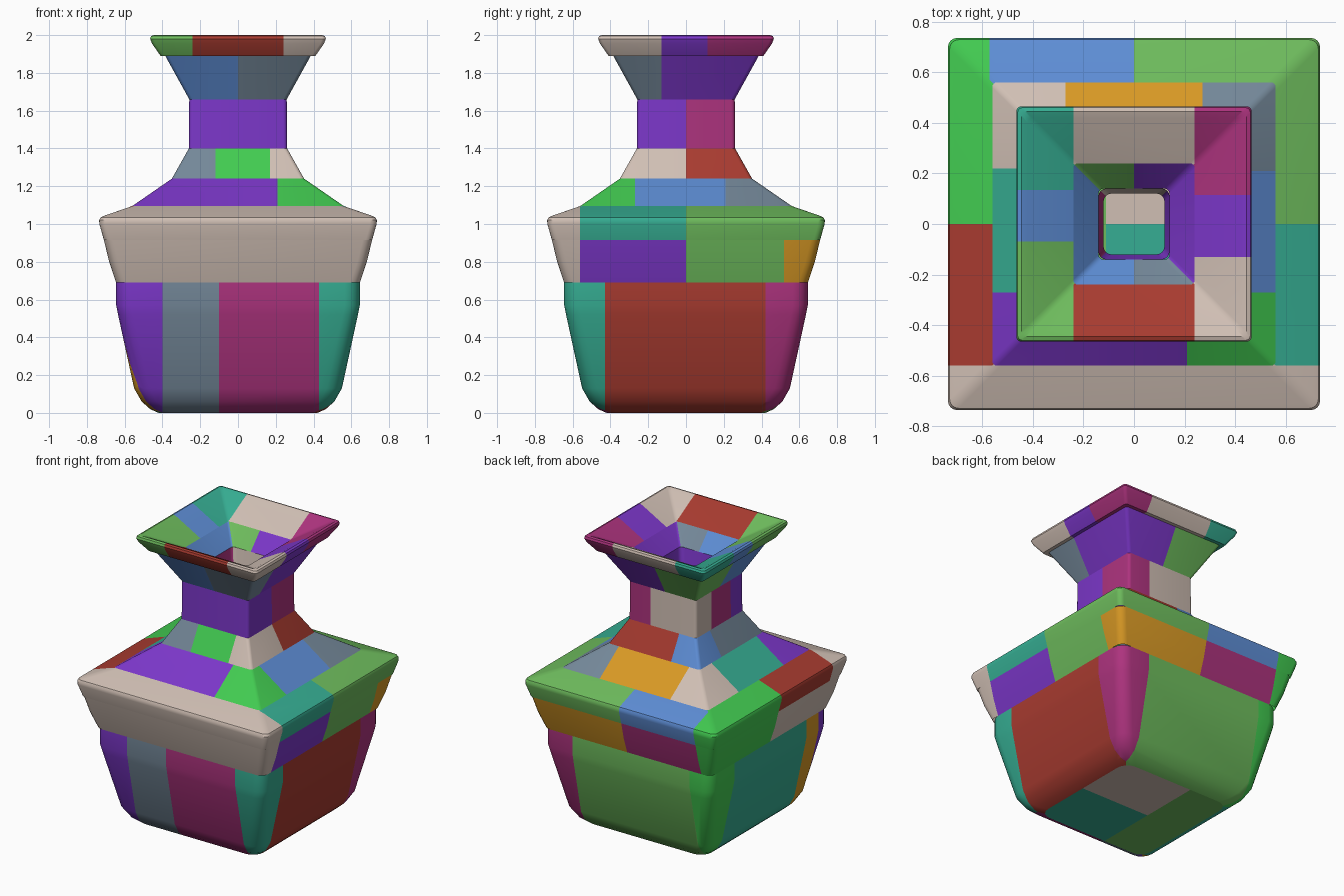
import bpy, bmesh, math
from mathutils import Vector

cube = bpy.data.objects.get("Cube")
if cube:
    bpy.data.objects.remove(cube, do_unlink=True)

# Palette
PALETTE = {
    "purple": (124, 55, 202), "slate": (116, 136, 153), "blue": (94, 142, 214),
    "leaf_green": (110, 188, 93), "bright_green": (66, 203, 81), "teal": (54, 174, 147),
    "magenta": (173, 51, 126), "beige": (208, 191, 180), "red": (168, 59, 48),
    "orange": (216, 153, 37),
}


def linear(c):
    c /= 255
    return c / 12.92 if c <= 0.04045 else ((c + 0.055) / 1.055) ** 2.4


MATS = {}
for name, rgb in PALETTE.items():
    col = tuple(linear(c) for c in rgb) + (1.0,)
    m = bpy.data.materials.new(name)
    m.use_nodes = True
    m.diffuse_color = col
    bsdf = m.node_tree.nodes["Principled BSDF"]
    bsdf.inputs["Base Color"].default_value = col
    bsdf.inputs["Roughness"].default_value = 0.7
    MATS[name] = m

PARTS = []
SEG = 4


def ring(bm, w, z, r):
    """Rounded square of half width w, counter-clockwise."""
    r = min(r, w * 0.6)
    verts = []
    for q in range(4):
        a0 = q * math.pi / 2
        cx = (w - r) * (1 if q in (0, 3) else -1)
        cy = (w - r) * (1 if q in (0, 1) else -1)
        for k in range(SEG + 1):
            a = a0 + k / SEG * math.pi / 2
            verts.append(bm.verts.new((cx + r * math.cos(a), cy + r * math.sin(a), z)))
    return verts


def side_of(p):
    if abs(p.x) > abs(p.y):
        return "right" if p.x > 0 else "left"
    return "back" if p.y > 0 else "front"


def cut(bm, faces, axis, value):
    geom = set(faces)
    for f in faces:
        geom.update(f.edges)
        geom.update(f.verts)
    co, no = Vector((0, 0, 0)), Vector((0, 0, 0))
    co[axis], no[axis] = value, 1
    bmesh.ops.bisect_plane(bm, geom=list(geom), dist=1e-4, plane_co=co, plane_no=no)


def finish(bm, name, colour_of):
    me = bpy.data.meshes.new(name)
    names = []
    for f in bm.faces:
        c = colour_of(f.calc_center_median())
        if c not in names:
            names.append(c)
            me.materials.append(MATS[c])
        f.material_index = names.index(c)
    bm.to_mesh(me)
    bm.free()
    ob = bpy.data.objects.new(name, me)
    bpy.context.collection.objects.link(ob)
    PARTS.append(ob)


def band(name, profile, r, **sides):
    """Square band lofted along (half width, z) points. Each side lists its
    patches as 'colour, limit, colour, ...' along +x (front, back) or +y."""
    bm = bmesh.new()
    rings = [ring(bm, w, z, r) for w, z in profile]
    for lo, hi in zip(rings, rings[1:]):
        n = len(lo)
        for i in range(n):
            j = (i + 1) % n
            bm.faces.new((lo[i], lo[j], hi[j], hi[i]))
    for side, spec in sides.items():
        axis = 0 if side in ("front", "back") else 1
        for limit in spec[1::2]:
            faces = [f for f in bm.faces if side_of(f.calc_center_median()) == side]
            cut(bm, faces, axis, limit)

    def colour_of(p):
        side = side_of(p)
        spec = sides[side]
        v = p.x if side in ("front", "back") else p.y
        return spec[2 * sum(v > limit for limit in spec[1::2])]

    finish(bm, name, colour_of)


# Flat base
bm = bmesh.new()
bm.faces.new(list(reversed(ring(bm, 0.42, 0.0, 0.08))))
cut(bm, bm.faces[:], 0, -0.11)
cut(bm, bm.faces[:], 1, 0.0)
finish(bm, "base", lambda p: "leaf_green" if p.x < -0.11 else "beige" if p.y > 0 else "teal")

# Tapered lower body
band("lower_body",
     [(0.42, 0.0), (0.465, 0.02), (0.51, 0.06), (0.55, 0.13), (0.635, 0.52),
      (0.645, 0.57), (0.645, 0.69)], 0.08,
     front=("purple", -0.40, "slate", -0.10, "magenta", 0.43, "teal"),
     right=("teal", -0.43, "red", 0.42, "magenta"),
     back=("bright_green", -0.48, "leaf_green", 0.42, "magenta"),
     left=("purple", -0.53, "orange", -0.40, "teal", 0.39, "bright_green"))

# Flared belly, lower and upper halves
band("belly_lower", [(0.645, 0.69), (0.682, 0.80), (0.71, 0.915)], 0.05,
     front=("beige",),
     right=("beige", -0.56, "purple", 0.0, "leaf_green", 0.52, "orange"),
     back=("bright_green", -0.57, "magenta", 0.0, "orange"),
     left=("beige", 0.0, "bright_green"))
band("belly_upper",
     [(0.71, 0.915), (0.734, 1.0), (0.735, 1.02), (0.728, 1.035), (0.71, 1.043),
      (0.56, 1.095)], 0.035,
     front=("beige",),
     right=("beige", -0.56, "teal", 0.0, "leaf_green"),
     back=("bright_green", -0.57, "blue", 0.0, "leaf_green"),
     left=("beige", -0.56, "red", 0.0, "bright_green"))

# Sloping shoulder
band("shoulder", [(0.56, 1.095), (0.35, 1.24)], 0.02,
     front=("purple", 0.21, "bright_green"),
     right=("bright_green", -0.27, "blue", 0.21, "slate"),
     back=("beige", -0.27, "orange", 0.27, "slate"),
     left=("purple", -0.27, "teal", 0.22, "beige"))
band("neck_base", [(0.35, 1.24), (0.26, 1.40)], 0.02,
     front=("slate", -0.12, "bright_green", 0.17, "beige"),
     right=("beige", 0.0, "red"),
     back=("blue", -0.13, "red"),
     left=("slate", 0.11, "blue"))

# Straight neck and flared mouth
band("neck", [(0.26, 1.40), (0.258, 1.66)], 0.02,
     front=("purple",),
     right=("purple", 0.0, "magenta"),
     back=("beige", 0.09, "magenta"),
     left=("purple", -0.12, "magenta", 0.09, "beige"))
band("mouth_flare", [(0.258, 1.66), (0.385, 1.89)], 0.02,
     front=("blue", 0.0, "slate"),
     right=("slate", -0.13, "purple"),
     back=("leaf_green", -0.02, "purple"),
     left=("blue", 0.0, "leaf_green"))

# Rim, rolling over into the opening
band("rim",
     [(0.385, 1.89), (0.41, 1.89), (0.455, 1.955), (0.465, 1.98), (0.46, 1.995),
      (0.445, 2.0), (0.42, 1.99), (0.24, 1.89)], 0.02,
     front=("leaf_green", -0.24, "red", 0.24, "beige"),
     right=("beige", -0.13, "purple", 0.115, "magenta"),
     back=("teal", -0.24, "beige", 0.24, "magenta"),
     left=("leaf_green", -0.07, "blue", 0.135, "teal"))

# Inner funnel and throat
band("inner_funnel", [(0.24, 1.89), (0.14, 1.78)], 0.02,
     front=("blue", 0.0, "slate"),
     right=("purple",),
     back=("leaf_green", 0.0, "purple"),
     left=("blue",))
band("throat", [(0.14, 1.78), (0.12, 1.62)], 0.03,
     front=("purple",),
     right=("purple",),
     back=("beige",),
     left=("magenta",))

# Smooth the rounded corners and keep the ridges crisp
bpy.ops.object.select_all(action='DESELECT')
for ob in PARTS:
    ob.select_set(True)
bpy.context.view_layer.objects.active = PARTS[0]
bpy.ops.object.shade_smooth_by_angle(angle=math.radians(30))
